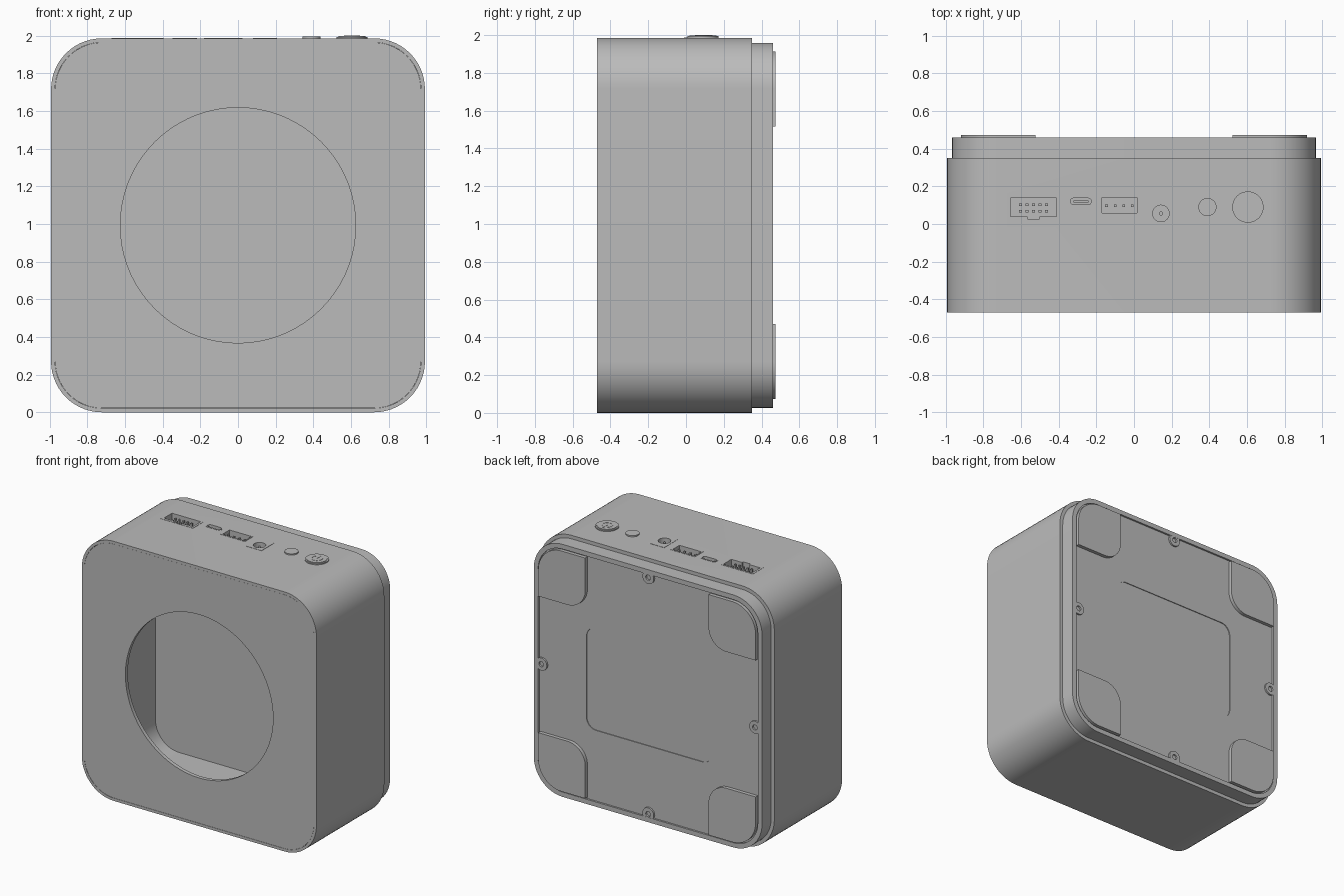
import bpy, bmesh, math

if "Cube" in bpy.data.objects:
    bpy.data.objects.remove(bpy.data.objects["Cube"])

grey = bpy.data.materials.new("neutral grey")
grey.diffuse_color = (0.5, 0.5, 0.5, 1)
grey.use_nodes = True
grey.node_tree.nodes["Principled BSDF"].inputs["Base Color"].default_value = grey.diffuse_color
CZ, TOP = 0.993, 1.986   # centre height and top of the housing


def rrect(x0, x1, y0, y1, r, n=14):
    """Rectangle outline; r is one radius or four (right-top, left-top, left-bottom, right-bottom)."""
    rs = r if isinstance(r, (list, tuple)) else [r] * 4
    pts = []
    for i, (cx, cy, sx, sy) in enumerate([(x1, y1, -1, -1), (x0, y1, 1, -1), (x0, y0, 1, 1), (x1, y0, -1, 1)]):
        q = rs[i]
        if q == 0:
            pts.append((cx, cy))
            continue
        for k in range(n + 1):
            a = math.pi / 2 * (i + k / n)
            pts.append((cx + sx * q + q * math.cos(a), cy + sy * q + q * math.sin(a)))
    return pts


def square(h, r):
    return rrect(-h, h, CZ - h, CZ + h, r)


def circle(x, y, r, n=32):
    return [(x + r * math.cos(2 * math.pi * i / n), y + r * math.sin(2 * math.pi * i / n)) for i in range(n)]


def prism(name, pts, axis, a, b):
    """Extrude an outline along y (points are x, z) or z (points are x, y)."""
    bm = bmesh.new()
    rings = [[bm.verts.new((p, t, q) if axis == 'y' else (p, q, t)) for p, q in pts] for t in (a, b)]
    bm.faces.new(rings[0])
    bm.faces.new(rings[1])
    for i in range(len(pts)):
        j = (i + 1) % len(pts)
        bm.faces.new((rings[0][i], rings[0][j], rings[1][j], rings[1][i]))
    bmesh.ops.recalc_face_normals(bm, faces=bm.faces)
    me = bpy.data.meshes.new(name)
    bm.to_mesh(me)
    bm.free()
    me.materials.append(grey)
    ob = bpy.data.objects.new(name, me)
    bpy.context.collection.objects.link(ob)
    return ob


def cut(ob, *cutters):
    for c in cutters:
        m = ob.modifiers.new("cut", 'BOOLEAN')
        m.operation, m.solver, m.object = 'DIFFERENCE', 'EXACT', c
    bpy.context.view_layer.update()
    me = bpy.data.meshes.new_from_object(ob.evaluated_get(bpy.context.evaluated_depsgraph_get()))
    ob.modifiers.clear()
    ob.data = me
    for c in cutters:
        bpy.data.objects.remove(c)
    return ob


# Port outlines on the top
header = rrect(-0.672, -0.395, 0.02, 0.15, 0)
usb = rrect(-0.348, -0.217, 0.093, 0.147, 0.0265, 8)
plug = rrect(-0.18, 0.025, 0.048, 0.15, 0)
jack = rrect(0.08, 0.206, -0.01, 0.15, 0)

# Housing shell: open front pocket, inner cavity and port openings
housing = prism("housing", square(0.993, 0.27), 'y', -0.47, 0.35)
cut(housing,
    prism("c", square(0.972, 0.25), 'y', -0.5, -0.44),
    prism("c", square(0.93, 0.2), 'y', -0.45, 0.4),
    *[prism("c", o, 'z', 1.85, 2.1) for o in (header, usb, plug, jack)])

# Front panel with the round opening
cut(prism("front_panel", square(0.971, 0.249), 'y', -0.469, -0.44),
    prism("c", circle(0, CZ, 0.625, 72), 'y', -0.6, -0.3))

# Back cover with a raised rim and a shallow label recess
cut(prism("back_cover", square(0.966, 0.243), 'y', 0.33, 0.46),
    prism("c", square(0.93, 0.207), 'y', 0.446, 0.6),
    prism("c", rrect(-0.53, 0.53, CZ - 0.39, CZ + 0.39, 0.08), 'y', 0.44, 0.6))

# Screw bosses in the middle of each rim side
for x, z in ((0.905, 0), (-0.905, 0), (0, 0.905), (0, -0.905)):
    cut(prism("screw_boss", circle(x, CZ + z, 0.048), 'y', 0.42, 0.459),
        prism("c", circle(x, CZ + z, 0.02), 'y', 0.435, 0.6))

# Corner feet: outer corner follows the rim, inner corner is rounded
for sx in (-1, 1):
    for sz in (-1, 1):
        pts = rrect(0.522, 0.92, 0.522, 0.92, [0.197, 0, 0.15, 0])
        prism("foot", [(sx * x, CZ + sz * z) for x, z in pts], 'y', 0.43, 0.473)

# Pin header socket with its keyed opening
Z0, Z1 = 1.87, TOP + 0.002
cut(prism("pin_header", header, 'z', Z0, Z1),
    prism("c", [(-0.655, 0.04), (-0.565, 0.04), (-0.565, 0.027), (-0.502, 0.027), (-0.502, 0.04),
                (-0.412, 0.04), (-0.412, 0.137), (-0.655, 0.137)], 'z', 1.9, 2.1))


def pin(x, y):
    prism("pin", rrect(x - 0.007, x + 0.007, y - 0.007, y + 0.007, 0), 'z', 1.89, 1.975)


for i in range(5):
    for y in (0.068, 0.102):
        pin(-0.603 + 0.0345 * i, y)

# Small oval port with its tongue
cut(prism("oval_port", usb, 'z', Z0, Z1),
    prism("c", rrect(-0.338, -0.227, 0.103, 0.137, 0.0165, 8), 'z', 1.9, 2.1))
prism("oval_port_tongue", rrect(-0.322, -0.243, 0.114, 0.126, 0), 'z', 1.89, 1.975)

# Four pin socket
cut(prism("four_pin_socket", plug, 'z', Z0, Z1),
    prism("c", rrect(-0.17, 0.015, 0.058, 0.14, 0), 'z', 1.9, 2.1))
for i in range(4):
    pin(-0.146 + 0.0457 * i, 0.096)

# Round power jack
cut(prism("power_jack", jack, 'z', Z0, Z1),
    prism("c", circle(0.143, 0.056, 0.044), 'z', 1.9, 2.1))
prism("power_jack_pin", circle(0.143, 0.056, 0.011, 16), 'z', 1.89, 1.975)

# Buttons, the larger one with a ring and bar mark
prism("small_button", circle(0.39, 0.09, 0.048), 'z', 1.95, 1.996)
BX, BY = 0.605, 0.09
prism("button_collar", circle(BX, BY, 0.083, 48), 'z', 1.95, 1.994)
prism("power_button", circle(BX, BY, 0.072, 48), 'z', 1.95, 1.998)
angles = [math.radians(130 + 280 * i / 24) for i in range(25)]
arc = [(BX + 0.042 * math.cos(a), BY + 0.042 * math.sin(a)) for a in angles]
arc += [(BX + 0.033 * math.cos(a), BY + 0.033 * math.sin(a)) for a in reversed(angles)]
prism("button_ring_mark", arc, 'z', 1.997, 2.0)
prism("button_bar_mark", rrect(BX - 0.005, BX + 0.005, BY, BY + 0.05, 0), 'z', 1.997, 2.0)

# Smooth curved walls, keep edges sharp
for ob in bpy.data.objects:
    ob.select_set(True)
bpy.context.view_layer.objects.active = housing
bpy.ops.object.shade_smooth_by_angle(angle=math.radians(30))
